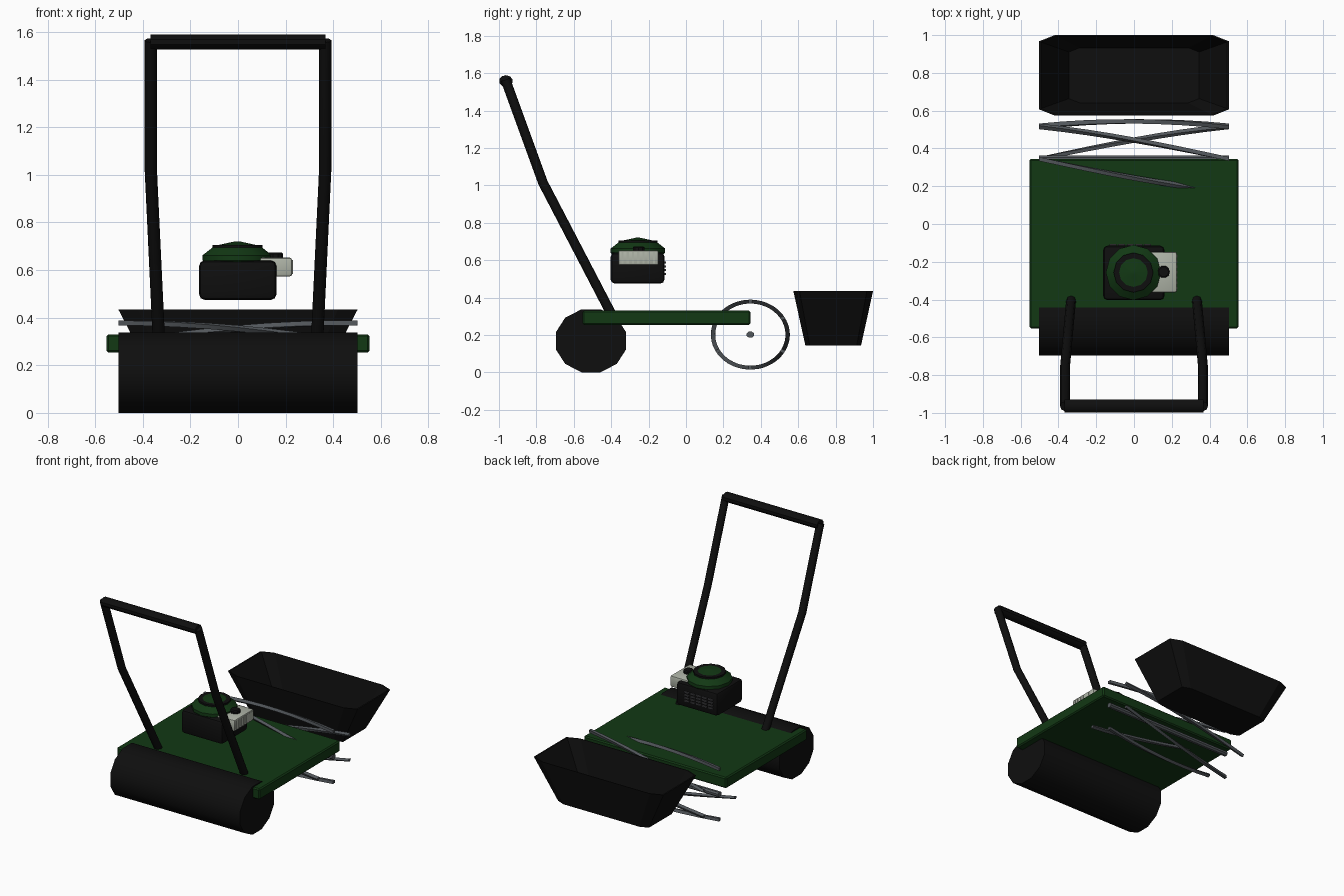
import bpy, bmesh, math
from mathutils import Vector, Matrix

if "Cube" in bpy.data.objects:
    bpy.data.objects.remove(bpy.data.objects["Cube"])


def mat(name, rgb):
    m = bpy.data.materials.new(name)
    m.diffuse_color = (*rgb, 1)
    m.use_nodes = True
    m.node_tree.nodes["Principled BSDF"].inputs["Base Color"].default_value = m.diffuse_color
    return m


GREEN = mat("dark_green", (0.006, 0.04, 0.007))
BLACK = mat("black", (0.0045, 0.0045, 0.0045))
STEEL = mat("steel", (0.085, 0.095, 0.105))
PALE = mat("pale_grey", (0.43, 0.46, 0.39))
GREY = mat("grille_grey", (0.06, 0.06, 0.065))


def finish(name, bm, mats, smooth=None):
    bmesh.ops.recalc_face_normals(bm, faces=bm.faces)
    me = bpy.data.meshes.new(name)
    bm.to_mesh(me)
    bm.free()
    for m in mats:
        me.materials.append(m)
    ob = bpy.data.objects.new(name, me)
    bpy.context.collection.objects.link(ob)
    if smooth:
        bpy.ops.object.select_all(action='DESELECT')
        ob.select_set(True)
        bpy.context.view_layer.objects.active = ob
        bpy.ops.object.shade_smooth_by_angle(angle=math.radians(smooth))
    return ob


def box(name, lo, hi, m, bevel=0.0, segs=2):
    lo, hi = Vector(lo), Vector(hi)
    bm = bmesh.new()
    bmesh.ops.create_cube(bm, size=1, matrix=Matrix.Translation((lo + hi) / 2) @ Matrix.Diagonal((*(hi - lo), 1)))
    if bevel:
        bmesh.ops.bevel(bm, geom=bm.edges[:], offset=bevel, segments=segs, profile=0.5, affect='EDGES')
    return finish(name, bm, [m], 35 if bevel else None)


def loft(bm, rings, cap_start=True, cap_end=True):
    vs = [[bm.verts.new(p) for p in r] for r in rings]
    n = len(vs[0])
    for a, b in zip(vs, vs[1:]):
        for i in range(n):
            bm.faces.new((a[i], a[(i + 1) % n], b[(i + 1) % n], b[i]))
    if cap_start:
        bm.faces.new(vs[0])
    if cap_end:
        bm.faces.new(vs[-1])


def x_cylinder(name, y, z, ry, rz, half, n, m):
    # cylinder lying along x, flats facing up and down
    ang = [2 * math.pi * (i + 0.5) / n for i in range(n)]
    bm = bmesh.new()
    loft(bm, [[(x, y + ry * math.cos(a), z + rz * math.sin(a)) for a in ang] for x in (-half, half)])
    return finish(name, bm, [m], 40)


def lathe(name, cx, cy, profile, n, mats, rule=None):
    bm = bmesh.new()
    loft(bm, [[(cx + r * math.cos(2 * math.pi * i / n), cy + r * math.sin(2 * math.pi * i / n), z)
               for i in range(n)] for r, z in profile])
    if rule:
        for f in bm.faces:
            c = f.calc_center_median()
            f.material_index = rule(math.hypot(c.x - cx, c.y - cy), c.z)
    return finish(name, bm, mats, 35)


def tube(name, pts, r, m):
    cu = bpy.data.curves.new(name, 'CURVE')
    cu.dimensions = '3D'
    sp = cu.splines.new('POLY')
    sp.points.add(len(pts) - 1)
    for p, co in zip(sp.points, pts):
        p.co = (*co, 1)
    cu.bevel_depth, cu.bevel_resolution, cu.use_fill_caps = r, 2, True
    cu.materials.append(m)
    ob = bpy.data.objects.new(name, cu)
    bpy.context.collection.objects.link(ob)
    bpy.ops.object.select_all(action='DESELECT')
    ob.select_set(True)
    bpy.context.view_layer.objects.active = ob
    bpy.ops.object.convert(target='MESH')
    bpy.ops.object.shade_smooth_by_angle(angle=math.radians(50))


# Deck and rear roller
box("deck", (-0.553, -0.553, 0.254), (0.553, 0.345, 0.33), GREEN, 0.008, 1)
x_cylinder("roller", -0.508, 0.169, 0.195, 0.1745, 0.503, 12, BLACK)

# Cutting reel: shaft and six helical blades, each twisting 60 degrees
RY, RZ = 0.344, 0.202
x_cylinder("reel_shaft", RY, RZ, 0.021, 0.018, 0.503, 8, STEEL)
bm = bmesh.new()
for b in range(6):
    rings = []
    for k in range(9):
        a0 = math.radians(30 + 60 * b + 60 * k / 8)
        x = -0.503 + 1.006 * k / 8
        rings.append([(x, RY + r * math.cos(a0 + d), RZ + 0.885 * r * math.sin(a0 + d))
                      for r, d in ((0.188, -0.05), (0.211, -0.05), (0.211, 0.05), (0.188, 0.05))])
    loft(bm, rings)
finish("reel_blades", bm, [STEEL], 30)

# Open grass catcher: chamfered tapered tub
outline = [(0.42, 0.213), (-0.42, 0.213), (-0.503, 0.18), (-0.503, -0.18),
           (-0.42, -0.213), (0.42, -0.213), (0.503, -0.18), (0.503, 0.18)]
bm = bmesh.new()
loft(bm, [[(x * s, 0.787 + y * s, z) for x, y in outline]
          for s, z in ((0.7, 0.145), (1, 0.435), (0.98, 0.435), (0.685, 0.155))])
finish("grass_catcher", bm, [BLACK])

# Handle: two bent posts and a grip bar
for side, s in (("left", -1), ("right", 1)):
    tube(side + "_handle_post", [(s * 0.333, -0.403, 0.32), (s * 0.366, -0.765, 1.015),
                                 (s * 0.366, -0.965, 1.565)], 0.026, BLACK)
x_cylinder("grip_bar", -0.963, 1.558, 0.037, 0.031, 0.367, 10, BLACK)

# Engine block with green domed cowl carrying a black ring
box("engine_block", (-0.163, -0.403, 0.475), (0.161, -0.115, 0.64), BLACK, 0.022)
lathe("engine_cowl", -0.003, -0.257,
      [(0.125, 0.62), (0.146, 0.64), (0.146, 0.662), (0.105, 0.694), (0.105, 0.706), (0.078, 0.706), (0, 0.72)][:-1]
      + [(0.076, 0.706), (0.012, 0.72)], 12, [GREEN, BLACK],
      lambda r, z: 1 if z > 0.69 and r > 0.07 else 0)

# Exhaust box with cooling ribs, topped by a cap and a small lever
box("exhaust_box", (0.09, -0.362, 0.573), (0.227, -0.147, 0.652), PALE, 0.01)
for i in range(7):
    y = -0.345 + 0.028 * i
    box("exhaust_rib", (0.225, y, 0.583), (0.23, y + 0.012, 0.643), PALE)
lathe("fuel_cap", 0.157, -0.253, [(0.033, 0.648), (0.033, 0.668), (0.026, 0.674)], 10, [BLACK])
box("cap_lever", (0.1, -0.262, 0.655), (0.16, -0.244, 0.672), BLACK)

# Grille louvres on the rear of the engine
for i in range(4):
    z = 0.522 + 0.02 * i
    for j in range(5):
        x = -0.13 + 0.046 * j
        box("grille_louvre", (x, -0.118, z), (x + 0.037, -0.106, z + 0.01), GREY)
